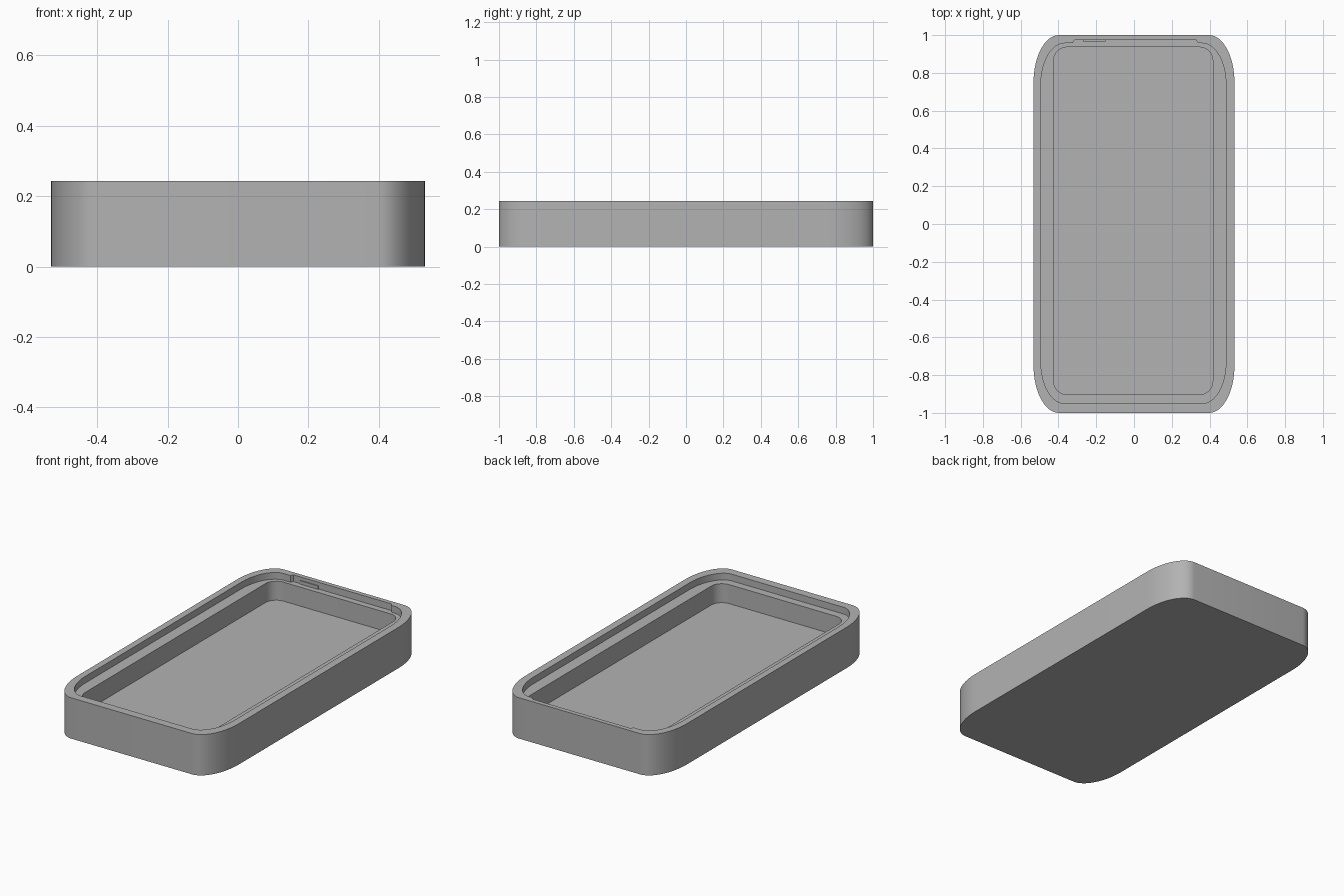
import bpy, bmesh, math

cube = bpy.data.objects.get("Cube")
if cube:
    bpy.data.objects.remove(cube, do_unlink=True)

grey = bpy.data.materials.new("mid grey")
grey.use_nodes = True
colour = (0.45, 0.45, 0.45, 1)
grey.diffuse_color = colour
grey.node_tree.nodes["Principled BSDF"].inputs["Base Color"].default_value = colour

TOP, LEDGE, FLOOR = 0.243, 0.203, 0.09


def outline(x0, x1, y0, y1, rx, ry, notch=(), steps=16):
    """Rectangle with elliptical corners, anticlockwise, optional points on the back edge."""
    corners = [(x1 - rx, y1 - ry), (x0 + rx, y1 - ry), (x0 + rx, y0 + ry), (x1 - rx, y0 + ry)]
    points = []
    for i, (cx, cy) in enumerate(corners):
        for k in range(steps + 1):
            a = math.pi / 2 * (i + k / steps)
            points.append((cx + rx * math.cos(a), cy + ry * math.sin(a)))
        if i == 0:
            points.extend(notch)
    return points


def finish(bm, name):
    bmesh.ops.recalc_face_normals(bm, faces=bm.faces)
    mesh = bpy.data.meshes.new(name)
    bm.to_mesh(mesh)
    bm.free()
    mesh.materials.append(grey)
    obj = bpy.data.objects.new(name, mesh)
    bpy.context.collection.objects.link(obj)
    return obj


# Outlines of the outside, the lip recess with its back notch, and the pocket
outer = outline(-0.532, 0.532, -1, 1, 0.135, 0.25)
notch = [(0.34, 0.957), (0.33, 0.973), (-0.315, 0.973), (-0.325, 0.957)]
lip = outline(-0.493, 0.487, -0.95, 0.957, 0.125, 0.22, notch)
pocket = outline(-0.425, 0.417, -0.903, 0.936, 0.07, 0.07)

bm = bmesh.new()


def wall(points, low, high):
    """Upright wall along an outline; returns its lower and upper edges."""
    rings = [[bm.verts.new((x, y, z)) for x, y in points] for z in (low, high)]
    edges = [[], []]
    for i in range(len(points)):
        j = (i + 1) % len(points)
        bm.faces.new((rings[0][i], rings[0][j], rings[1][j], rings[1][i]))
        for ring, found in zip(rings, edges):
            found.append(bm.edges.get((ring[i], ring[j])))
    return edges


# Tray: three walls joined by the base, rim, ledge and floor
base, outer_top = wall(outer, 0, TOP)
ledge_outer, rim_inner = wall(lip, LEDGE, TOP)
floor, ledge_inner = wall(pocket, FLOOR, LEDGE)
for edges in (base, outer_top + rim_inner, ledge_outer + ledge_inner, floor):
    bmesh.ops.triangle_fill(bm, edges=edges, use_beauty=True, normal=(0, 0, 1))
tray = finish(bm, "tray")

# Thin catch standing against the back of the notch
bm = bmesh.new()
bmesh.ops.create_cube(bm, size=1)
bmesh.ops.scale(bm, verts=bm.verts, vec=(0.12, 0.006, 0.02))
bmesh.ops.translate(bm, verts=bm.verts, vec=(-0.21, 0.97, LEDGE + 0.01))
finish(bm, "notch_catch")

# Smooth corners with sharp rims
bpy.ops.object.select_all(action='DESELECT')
tray.select_set(True)
bpy.context.view_layer.objects.active = tray
bpy.ops.object.shade_smooth_by_angle(angle=math.radians(30))
